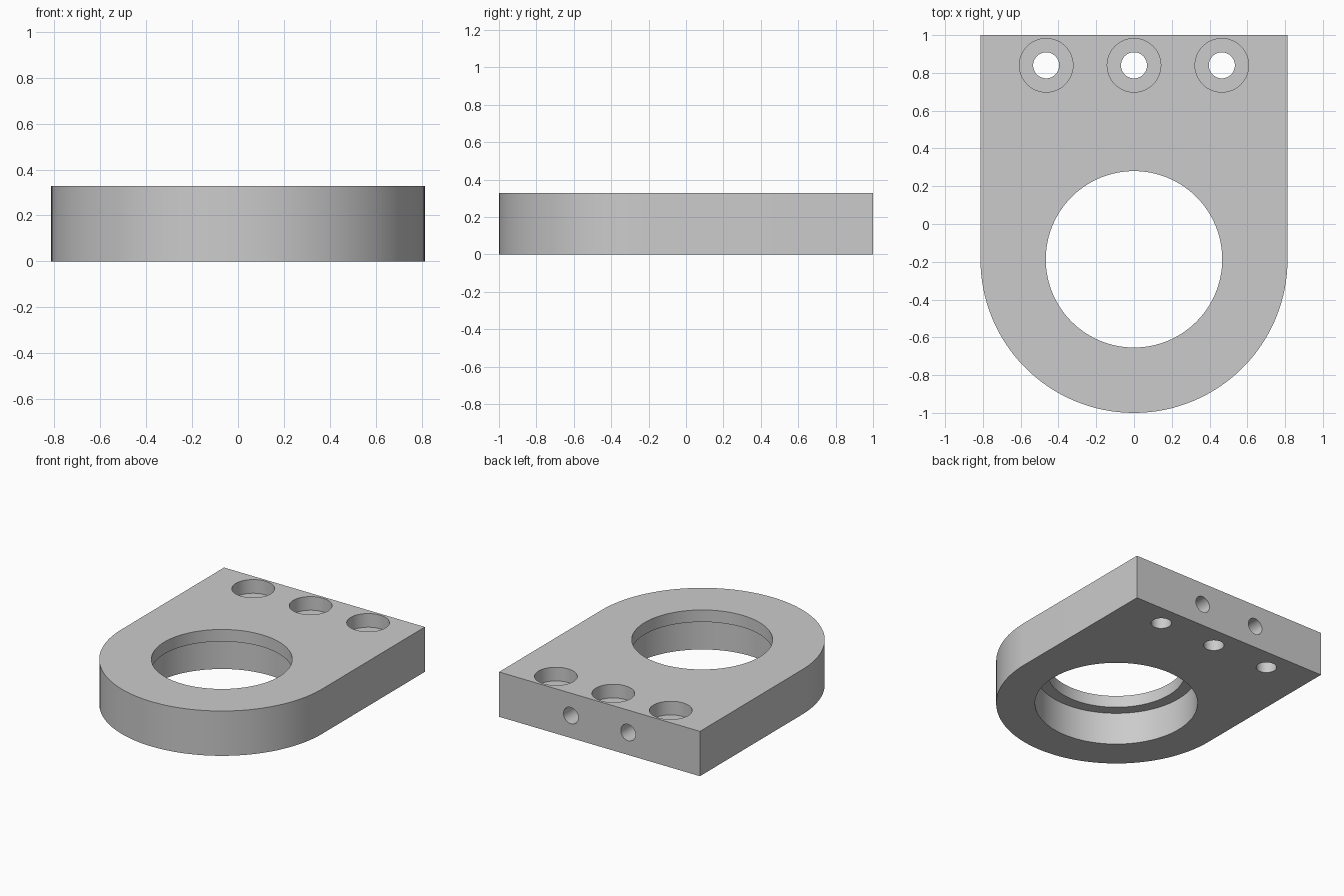
import bpy
import bmesh
from math import cos, sin, pi

cube = bpy.data.objects.get("Cube")
if cube:
    bpy.data.objects.remove(cube, do_unlink=True)

HALF_WIDTH = 0.813
THICK = 0.328
CENTRE_Y = HALF_WIDTH - 1.0
ARC_STEPS = 64
BOLT_Y = 0.84

grey = bpy.data.materials.new("light grey metal")
grey.use_nodes = True
colour = (0.6, 0.6, 0.6, 1)
grey.diffuse_color = colour
grey.node_tree.nodes["Principled BSDF"].inputs["Base Color"].default_value = colour


def make_plate():
    """Square-backed plate with a half-round front, extruded upwards."""
    outline = [(HALF_WIDTH, 1.0), (-HALF_WIDTH, 1.0)]
    for i in range(ARC_STEPS + 1):
        a = pi + pi * i / ARC_STEPS
        outline.append((HALF_WIDTH * cos(a), CENTRE_Y + HALF_WIDTH * sin(a)))
    bm = bmesh.new()
    base = bm.faces.new([bm.verts.new((x, y, 0)) for x, y in outline])
    top = bmesh.ops.extrude_face_region(bm, geom=[base])["geom"]
    moved = [v for v in top if isinstance(v, bmesh.types.BMVert)]
    bmesh.ops.translate(bm, verts=moved, vec=(0, 0, THICK))
    bmesh.ops.recalc_face_normals(bm, faces=bm.faces)
    mesh = bpy.data.meshes.new("bracket_plate")
    bm.to_mesh(mesh)
    bm.free()
    obj = bpy.data.objects.new("bracket_plate", mesh)
    bpy.context.collection.objects.link(obj)
    mesh.materials.append(grey)
    return obj


plate = make_plate()


def drill(name, radius, centre, depth, segments=48, rotation=(0, 0, 0)):
    """Cut a round hole into the plate and discard the cutter."""
    bpy.ops.mesh.primitive_cylinder_add(vertices=segments, radius=radius, depth=depth,
                                        location=centre, rotation=rotation)
    cutter = bpy.context.object
    cutter.name = name
    cutter.hide_render = True
    cutter.data.materials.append(grey)
    mod = plate.modifiers.new(name, 'BOOLEAN')
    mod.operation = 'DIFFERENCE'
    mod.solver = 'EXACT'
    mod.object = cutter
    bpy.context.view_layer.objects.active = plate
    bpy.ops.object.modifier_apply(modifier=name)
    bpy.data.objects.remove(cutter, do_unlink=True)


# Main bore, with a wider recess from below
drill("bore", 0.467, (0, CENTRE_Y, THICK / 2), 1.0, 128)
drill("bearing_recess", 0.55, (0, CENTRE_Y, -0.26), 1.0, 128)

# Three counterbored bolt holes along the back edge
for x in (-0.465, 0, 0.465):
    drill("bolt_hole", 0.069, (x, BOLT_Y, THICK / 2), 1.0)
    drill("counterbore", 0.142, (x, BOLT_Y, THICK - 0.1 + 0.25), 0.5)

# Two blind holes in the back face
for x in (-0.232, 0.232):
    drill("back_hole", 0.06, (x, 1.0, THICK / 2), 0.8, 32, (pi / 2, 0, 0))

# Smooth walls with crisp rims
bpy.ops.object.select_all(action='DESELECT')
plate.select_set(True)
bpy.context.view_layer.objects.active = plate
bpy.ops.object.shade_smooth_by_angle(angle=pi / 6)
